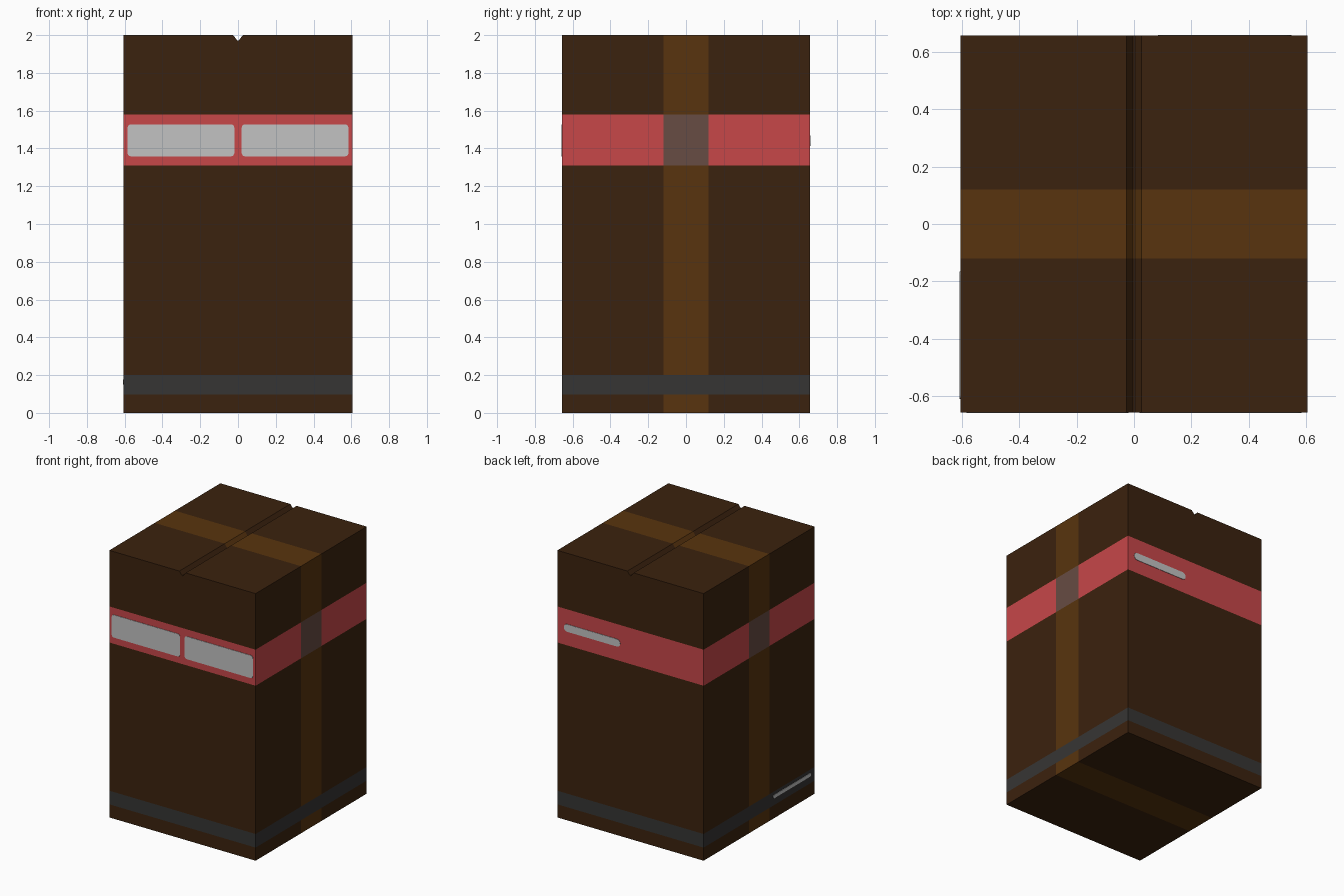
import bpy, bmesh, math
from mathutils import Vector, Matrix

if "Cube" in bpy.data.objects:
    bpy.data.objects.remove(bpy.data.objects["Cube"])

HX, HY = 0.606, 0.657      # half sizes of the box
TAPE = 0.12                # half width of the tape
RED_LO, RED_HI = 1.31, 1.58
DARK_LO, DARK_HI = 0.098, 0.20


def srgb(c):
    c /= 255
    return c / 12.92 if c <= 0.04045 else ((c + 0.055) / 1.055) ** 2.4


def material(name, rgb):
    m = bpy.data.materials.new(name)
    m.diffuse_color = (*[srgb(c) for c in rgb], 1)
    m.use_nodes = True
    m.node_tree.nodes["Principled BSDF"].inputs["Base Color"].default_value = m.diffuse_color
    return m


brown = material("brown cardboard", (59, 34, 14))
tape = material("tan tape", (88, 52, 14))
red = material("red band", (199, 71, 73))
cross = material("grey brown overlap", (103, 76, 67))
dark = material("charcoal band", (54, 53, 52))
white = material("pale label", (194, 194, 194))


def finish(name, bm, mats):
    bmesh.ops.recalc_face_normals(bm, faces=bm.faces[:])
    me = bpy.data.meshes.new(name)
    bm.to_mesh(me)
    bm.free()
    for m in mats:
        me.materials.append(m)
    ob = bpy.data.objects.new(name, me)
    bpy.context.collection.objects.link(ob)
    return ob


# Box: front profile with a V groove in the lid, extruded front to back
bm = bmesh.new()
profile = [(-HX, 0), (HX, 0), (HX, 2), (0.026, 2), (0.004, 1.972),
           (-0.004, 1.972), (-0.026, 2), (-HX, 2)]
face = bm.faces.new([bm.verts.new((x, -HY, z)) for x, z in profile])
ext = bmesh.ops.extrude_face_region(bm, geom=[face])["geom"]
bmesh.ops.translate(bm, vec=(0, 2 * HY, 0),
                    verts=[v for v in ext if isinstance(v, bmesh.types.BMVert)])

# Cut the edges of the bands and the tape
cuts = [(Vector((0, 0, z)), Vector((0, 0, 1))) for z in (DARK_LO, DARK_HI, RED_LO, RED_HI)]
cuts += [(Vector((0, y, 0)), Vector((0, 1, 0))) for y in (-TAPE, TAPE)]
for co, no in cuts:
    bmesh.ops.bisect_plane(bm, geom=bm.verts[:] + bm.edges[:] + bm.faces[:],
                           plane_co=co, plane_no=no, dist=1e-5)
bmesh.ops.recalc_face_normals(bm, faces=bm.faces[:])

# Colour by height, direction and distance from the tape line
for f in bm.faces:
    c = f.calc_center_median()
    taped = abs(c.y) < TAPE and abs(f.normal.y) < 0.5
    if DARK_LO < c.z < DARK_HI and abs(f.normal.z) < 0.5:
        f.material_index = 4
    elif RED_LO < c.z < RED_HI:
        f.material_index = 3 if taped else 2
    else:
        f.material_index = 1 if taped else 0
finish("cardboard_box", bm, [brown, tape, red, cross, dark])


def label(name, w, h, r, centre, turn):
    """Thin rounded plate; turn 0 faces the front, rotating about z."""
    bm = bmesh.new()
    verts = []
    for i, (sx, sz) in enumerate([(1, 1), (-1, 1), (-1, -1), (1, -1)]):
        for k in range(5):
            a = math.radians(90 * i + 22.5 * k)
            verts.append(bm.verts.new((sx * (w / 2 - r) + r * math.cos(a), -0.003,
                                       sz * (h / 2 - r) + r * math.sin(a))))
    face = bm.faces.new(verts)
    ext = bmesh.ops.extrude_face_region(bm, geom=[face])["geom"]
    bmesh.ops.translate(bm, vec=(0, 0.005, 0),
                        verts=[v for v in ext if isinstance(v, bmesh.types.BMVert)])
    bm.transform(Matrix.Translation(centre) @ Matrix.Rotation(math.radians(turn), 4, 'Z'))
    finish(name, bm, [white])


# Two big front labels, a bar on the back, and a slim strip low on the left
for side, s in (("left", -1), ("right", 1)):
    label("front_label_" + side, 0.565, 0.17, 0.018, (s * 0.302, -HY, 1.443), 0)
label("back_label", 0.465, 0.056, 0.026, (0.317, HY, 1.441), 180)
label("left_strip", 0.445, 0.026, 0.012, (-HX, -0.388, 0.163), -90)
